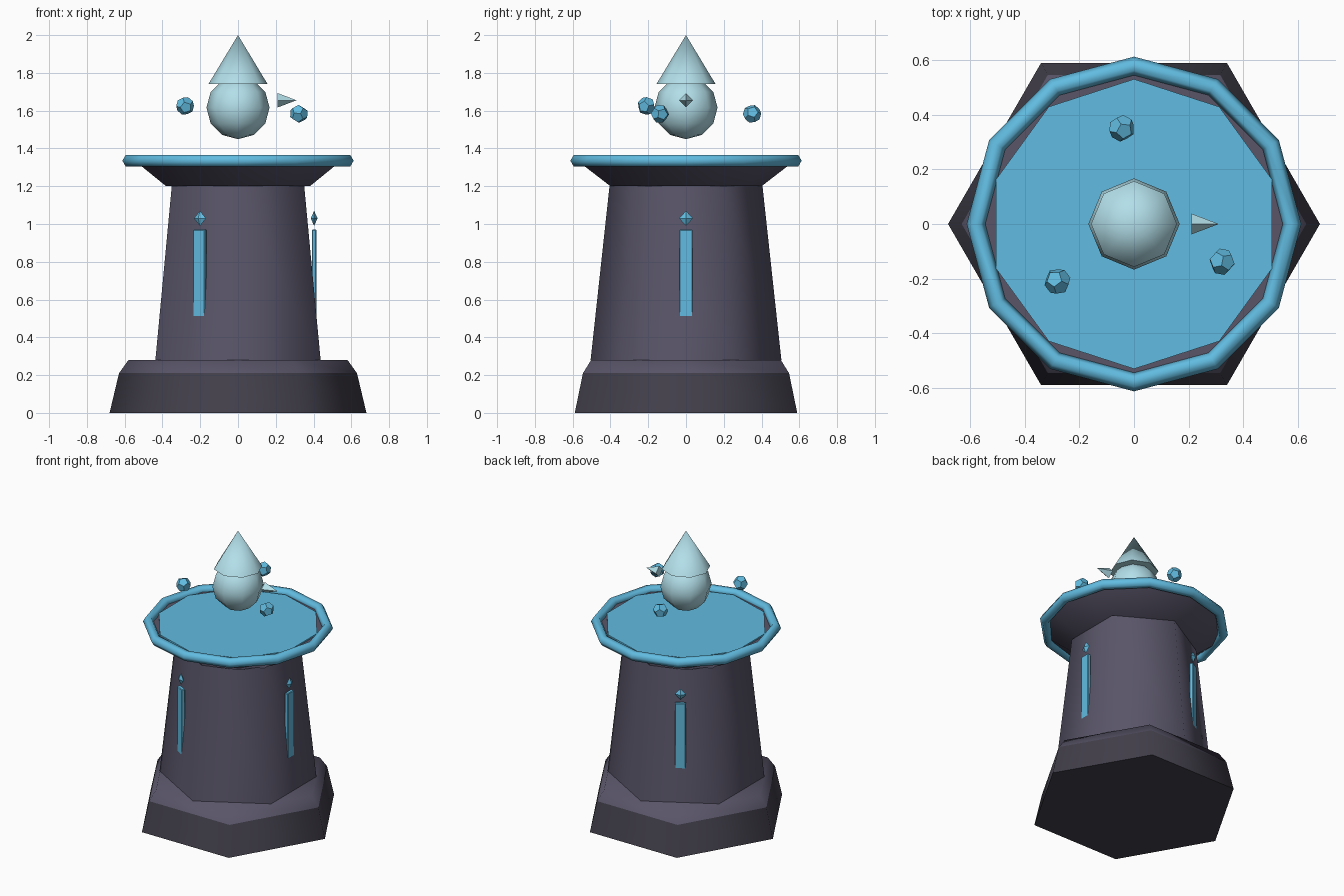
import bpy, bmesh, math
from mathutils import Vector

if "Cube" in bpy.data.objects:
    bpy.data.objects.remove(bpy.data.objects["Cube"])


def mat(name, rgb):
    m = bpy.data.materials.new(name)
    m.diffuse_color = (*rgb, 1)
    m.use_nodes = True
    m.node_tree.nodes["Principled BSDF"].inputs["Base Color"].default_value = m.diffuse_color
    return m


STONE = mat("stone", (0.10, 0.09, 0.14))
DARK = mat("dark_stone", (0.055, 0.05, 0.07))
BLUE = mat("glow_blue", (0.12, 0.50, 0.75))
PALE = mat("pale_ice", (0.45, 0.74, 0.82))


def finish(name, material, smooth=None):
    ob = bpy.context.object
    ob.name = name
    ob.data.materials.append(material)
    if smooth:
        ob.data.shade_smooth()
        ob.data.set_sharp_from_angle(angle=math.radians(smooth))
    return ob


def frustum(name, sides, r1, r2, z1, z2, material, turn=0, smooth=None):
    bpy.ops.mesh.primitive_cone_add(vertices=sides, radius1=r1, radius2=r2, depth=z2 - z1,
                                    location=(0, 0, (z1 + z2) / 2),
                                    rotation=(0, 0, math.radians(turn)))
    return finish(name, material, smooth)


# hexagonal foot, its sloped top and the tapering tower
frustum("base", 6, 0.68, 0.63, 0, 0.21, DARK, 30, 62)
frustum("base_step", 6, 0.63, 0.58, 0.21, 0.28, STONE, 30, 62)
frustum("tower", 6, 0.505, 0.405, 0.28, 1.20, STONE, 0, 62)

# flared dish with glowing disc and rim
frustum("dish", 10, 0.40, 0.575, 1.20, 1.335, STONE, 0, 40)
frustum("dish_disc", 10, 0.53, 0.53, 1.32, 1.345, BLUE, 0, 40)
bpy.ops.mesh.primitive_torus_add(major_segments=12, minor_segments=6, major_radius=0.578,
                                 minor_radius=0.034, location=(0, 0, 1.335))
finish("dish_rim", BLUE, 62)

# floating orb with pointed top and small side spike
bpy.ops.mesh.primitive_uv_sphere_add(segments=8, ring_count=6, radius=0.167,
                                     location=(0, 0, 1.616))
finish("orb", PALE, 62)
frustum("orb_tip", 8, 0.157, 0, 1.74, 2.0, PALE, 0, 62)
bpy.ops.mesh.primitive_cone_add(vertices=4, radius1=0.038, radius2=0, depth=0.10,
                                location=(0.26, 0, 1.655), rotation=(0, math.pi / 2, 0))
finish("side_spike", PALE)

# glowing strips with a diamond above, on three tower faces
for i in range(3):
    a = i * math.tau / 3
    x, y = math.cos(a), math.sin(a)
    bpy.ops.mesh.primitive_cube_add(size=1, location=(x * 0.403, y * 0.403, 0.735),
                                    rotation=(0, 0, a))
    strip = bpy.context.object
    strip.scale = (0.025, 0.07, 0.47)
    bpy.ops.object.transform_apply(location=False, rotation=False, scale=True)
    finish(f"strip_{i}", BLUE)
    bev = strip.modifiers.new("bevel", "BEVEL")
    bev.width, bev.segments = 0.004, 1

    bm = bmesh.new()
    for p in ((1, 0, 0), (-1, 0, 0), (0, 1, 0), (0, -1, 0), (0, 0, 1), (0, 0, -1)):
        bm.verts.new((p[0] * 0.018, p[1] * 0.037, p[2] * 0.04))
    bmesh.ops.convex_hull(bm, input=bm.verts)
    me = bpy.data.meshes.new("diamond")
    bm.to_mesh(me)
    bm.free()
    me.materials.append(BLUE)
    ob = bpy.data.objects.new(f"diamond_{i}", me)
    ob.location, ob.rotation_euler = (x * 0.403, y * 0.403, 1.03), (0, 0, a)
    bpy.context.collection.objects.link(ob)

# orbiting dodecahedra: the dual of an icosahedron
src = bmesh.new()
bmesh.ops.create_icosphere(src, subdivisions=1, radius=1)
corners = [f.calc_center_median().normalized() * 0.049 for f in src.faces]
src.free()
bm = bmesh.new()
for c in corners:
    bm.verts.new(c)
bmesh.ops.convex_hull(bm, input=bm.verts)
bmesh.ops.dissolve_limit(bm, angle_limit=math.radians(5), verts=bm.verts, edges=bm.edges)
bmesh.ops.recalc_face_normals(bm, faces=bm.faces)
gem = bpy.data.meshes.new("gem")
bm.to_mesh(gem)
bm.free()
gem.materials.append(BLUE)
for i, (loc, turn) in enumerate([((-0.045, 0.35, 1.583), 0.2), ((-0.28, -0.21, 1.625), 0.9),
                                 ((0.322, -0.138, 1.583), 0.5)]):
    ob = bpy.data.objects.new(f"floating_gem_{i}", gem)
    ob.location, ob.rotation_euler = Vector(loc), (0.3, turn, turn)
    bpy.context.collection.objects.link(ob)
